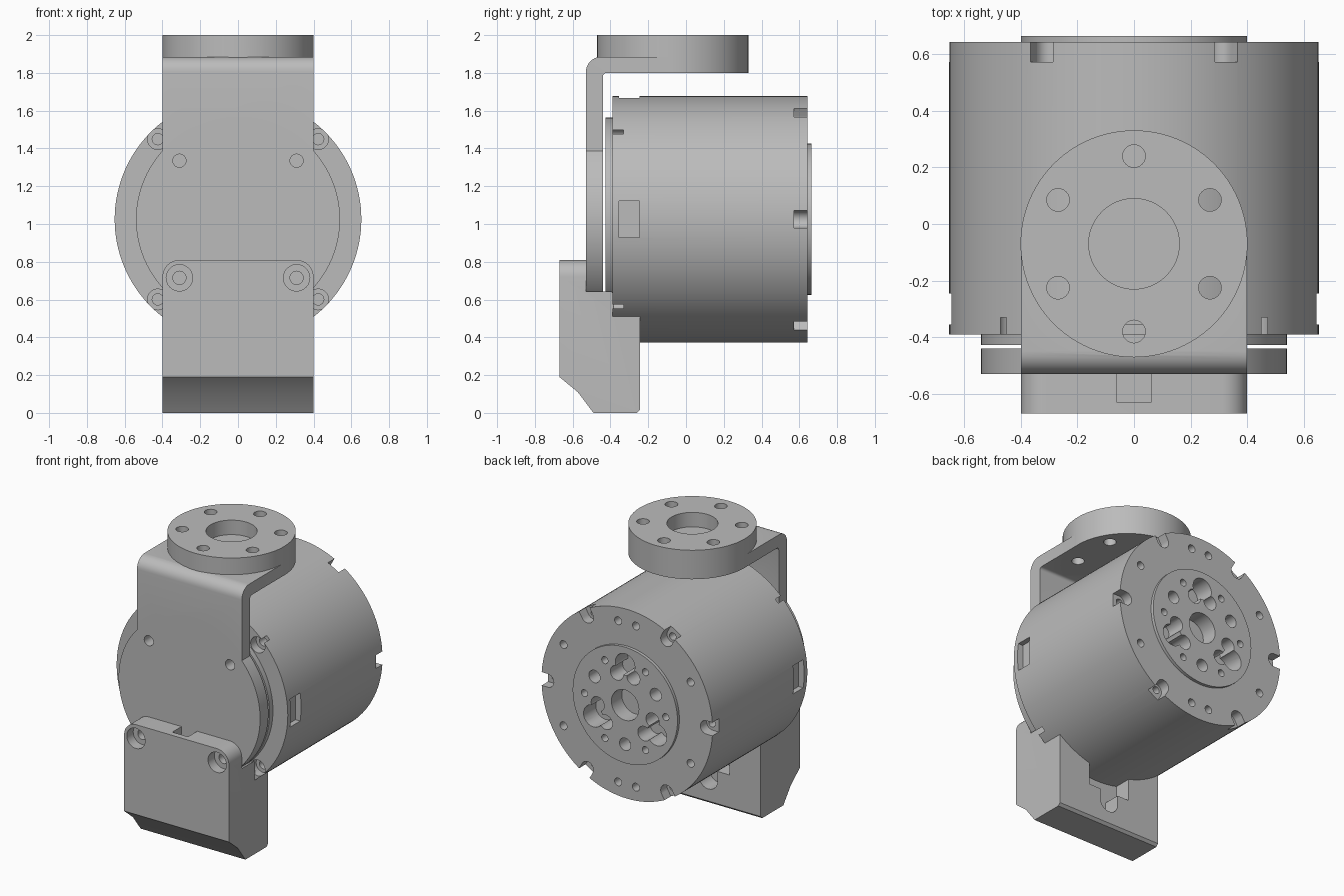
import bpy, bmesh
from math import sin, cos, pi, radians
from mathutils import Matrix, Vector

if "Cube" in bpy.data.objects:
    bpy.data.objects.remove(bpy.data.objects["Cube"])

AXIS_Z = 1.025   # height of the motor axis
grey = bpy.data.materials.new("plain_grey")
grey.use_nodes = True
grey.diffuse_color = (0.5, 0.5, 0.5, 1)
grey.node_tree.nodes["Principled BSDF"].inputs["Base Color"].default_value = (0.5, 0.5, 0.5, 1)


def make(name, bm):
    bmesh.ops.recalc_face_normals(bm, faces=bm.faces)
    mesh = bpy.data.meshes.new(name)
    bm.to_mesh(mesh)
    bm.free()
    mesh.materials.append(grey)
    obj = bpy.data.objects.new(name, mesh)
    bpy.context.scene.collection.objects.link(obj)
    return obj


def box(name, lo, hi, turn=0):
    """Box between two corners, turned about the motor axis."""
    lo, hi = Vector(lo), Vector(hi)
    bm = bmesh.new()
    bmesh.ops.create_cube(bm, size=1)
    for v in bm.verts:
        v.co = (lo + hi) / 2 + v.co * (hi - lo)
    bmesh.ops.rotate(bm, verts=bm.verts, cent=(0, 0, AXIS_Z), matrix=Matrix.Rotation(-turn, 3, 'Y'))
    return make(name, bm)


def rod(name, r, x, z, y0, y1, segs=24):
    """Cylinder along y."""
    bm = bmesh.new()
    m = Matrix.Translation((x, (y0 + y1) / 2, z)) @ Matrix.Rotation(pi / 2, 4, 'X')
    bmesh.ops.create_cone(bm, cap_ends=True, segments=segs, radius1=r, radius2=r, depth=y1 - y0, matrix=m)
    return make(name, bm)


def post(name, r, x, y, z0, z1, segs=24):
    """Cylinder along z."""
    bm = bmesh.new()
    m = Matrix.Translation((x, y, (z0 + z1) / 2))
    bmesh.ops.create_cone(bm, cap_ends=True, segments=segs, radius1=r, radius2=r, depth=z1 - z0, matrix=m)
    return make(name, bm)


def extrude_x(name, profile, half):
    """Side profile of (y, z) points, extruded across x."""
    bm = bmesh.new()
    face = bm.faces.new([bm.verts.new((-half, y, z)) for y, z in profile])
    ext = bmesh.ops.extrude_face_region(bm, geom=[face])
    for v in ext["geom"]:
        if isinstance(v, bmesh.types.BMVert):
            v.co.x = half
    return bm


def combine(obj, tool, operation='DIFFERENCE'):
    tool.hide_render = True
    mod = obj.modifiers.new("bool", 'BOOLEAN')
    mod.operation, mod.solver, mod.object = operation, 'EXACT', tool
    bpy.context.view_layer.objects.active = obj
    bpy.ops.object.modifier_apply(modifier=mod.name)
    bpy.data.objects.remove(tool)


def polar(r, deg):
    a = radians(deg)
    return r * cos(a), AXIS_Z + r * sin(a)


def drill(obj, r, radius, deg, y0, y1):
    x, z = polar(radius, deg)
    combine(obj, rod("cutter", r, x, z, y0, y1))


# Motor housing with front flange and back hub
motor = rod("motor_housing", 0.653, 0, AXIS_Z, -0.39, 0.643, 128)
combine(motor, rod("flange", 0.54, 0, AXIS_Z, -0.427, -0.3, 96), 'UNION')
combine(motor, rod("hub", 0.4, 0, AXIS_Z, 0.5, 0.664, 96), 'UNION')

# Rim notches with screw holes at the back
for deg in range(0, 360, 60):
    drill(motor, 0.046, 0.605, deg, 0.573, 0.8)
    combine(motor, box("cutter", (0.605, 0.573, AXIS_Z - 0.046), (0.8, 0.8, AXIS_Z + 0.046), radians(deg)))
    drill(motor, 0.025, 0.6, deg, 0.5, 0.7)
    drill(motor, 0.024, 0.31, deg, 0.58, 0.8)
for deg in (30, 83, 97, 150, 210, 263, 277, 330):
    drill(motor, 0.027, 0.56, deg, 0.58, 0.8)

# Hub centre bore, round holes and lobed pockets
drill(motor, 0.105, 0, 0, 0.55, 0.8)
for deg in (30, 150, 270):
    drill(motor, 0.043, 0.27, deg, 0.57, 0.8)
for deg in (90, 210, 330):
    drill(motor, 0.075, 0.28, deg, 0.53, 0.8)
    for side in (-17, 17):
        drill(motor, 0.05, 0.215, deg + side, 0.53, 0.8)

# Counterbored screw seats at the front rim
for deg in (45, 135, 225, 315):
    drill(motor, 0.055, 0.6, deg, -0.5, -0.33)
    drill(motor, 0.03, 0.6, deg, -0.5, -0.25)

# Shallow windows in the housing wall
for turn, half in ((0, 0.097), (pi / 2, 0.12), (pi, 0.097)):
    combine(motor, box("cutter", (0.61, -0.355, AXIS_Z - half), (0.8, -0.245, AXIS_Z + half), turn))

# Bent bracket with round front plate and top mounting disc
bend = [(-0.45 - 0.08 * cos(a), 1.805 + 0.08 * sin(a)) for a in [i * pi / 16 for i in range(9)]]
inner = [(-0.42 - 0.02 * cos(a), 1.78 + 0.02 * sin(a)) for a in [i * pi / 8 for i in range(4, -1, -1)]]
outline = [(-0.53, AXIS_Z)] + bend + [(-0.07, 1.885), (-0.07, 1.8)] + inner + [(-0.44, AXIS_Z)]
bm = extrude_x("bracket", outline, 0.4)
for v in bm.verts:                      # keep the inner bend flush with the plate
    if abs(v.co.y + 0.44) < 0.001:
        v.co.y = -0.44
bracket = make("bracket", bm)
combine(bracket, rod("plate", 0.54, 0, AXIS_Z, -0.53, -0.44, 96), 'UNION')
combine(bracket, post("disc", 0.401, 0, -0.07, 1.8, 2.0, 96), 'UNION')
combine(bracket, post("cutter", 0.16, 0, -0.07, 1.9, 2.2, 48))
for deg in range(30, 390, 60):
    a = radians(deg)
    combine(bracket, post("cutter", 0.04, 0.31 * cos(a), -0.07 + 0.31 * sin(a), 1.7, 2.1))
for x in (-0.31, 0.31):
    combine(bracket, rod("cutter", 0.035, x, 1.335, -0.6, -0.4))

# Cable cover block below, rounded at its top corners
bm = extrude_x("cover", [(-0.67, 0.81), (-0.67, 0.19), (-0.573, 0.11), (-0.49, 0.0), (-0.26, 0.0),
                         (-0.243, 0.017), (-0.243, 0.52), (-0.4, 0.645), (-0.53, 0.645), (-0.53, 0.81)], 0.4)
corners = [e for e in bm.edges if all(v.co.z > 0.8 for v in e.verts)
           and abs(e.verts[0].co.x - e.verts[1].co.x) < 0.01]
bmesh.ops.bevel(bm, geom=corners, offset=0.09, segments=8, affect='EDGES', profile=0.5)
cover = make("cable_cover", bm)
combine(cover, rod("cutter", 0.553, 0, AXIS_Z, -0.53, -0.385, 96))
combine(cover, rod("cutter", 0.64, 0, AXIS_Z, -0.385, 0, 96))

# Cable channel at the top and stepped cable opening at the back
combine(cover, box("cutter", (-0.06, -0.63, 0.3), (0.06, -0.5, 0.9)))
combine(cover, box("cutter", (-0.16, -0.36, 0.24), (0.16, 0, 0.6)))
combine(cover, box("cutter", (-0.07, -0.36, 0.17), (0.07, 0, 0.5)))
combine(cover, rod("cutter", 0.07, 0, 0.17, -0.36, 0))
for x in (-0.31, 0.31):
    combine(cover, rod("cutter", 0.07, x, 0.715, -0.8, -0.6))
    combine(cover, rod("cutter", 0.035, x, 0.715, -0.8, -0.531))

# Smooth shading with sharp edges kept
bpy.ops.object.select_all(action='DESELECT')
for obj in (motor, bracket, cover):
    obj.select_set(True)
bpy.context.view_layer.objects.active = motor
bpy.ops.object.shade_smooth_by_angle(angle=radians(30))
